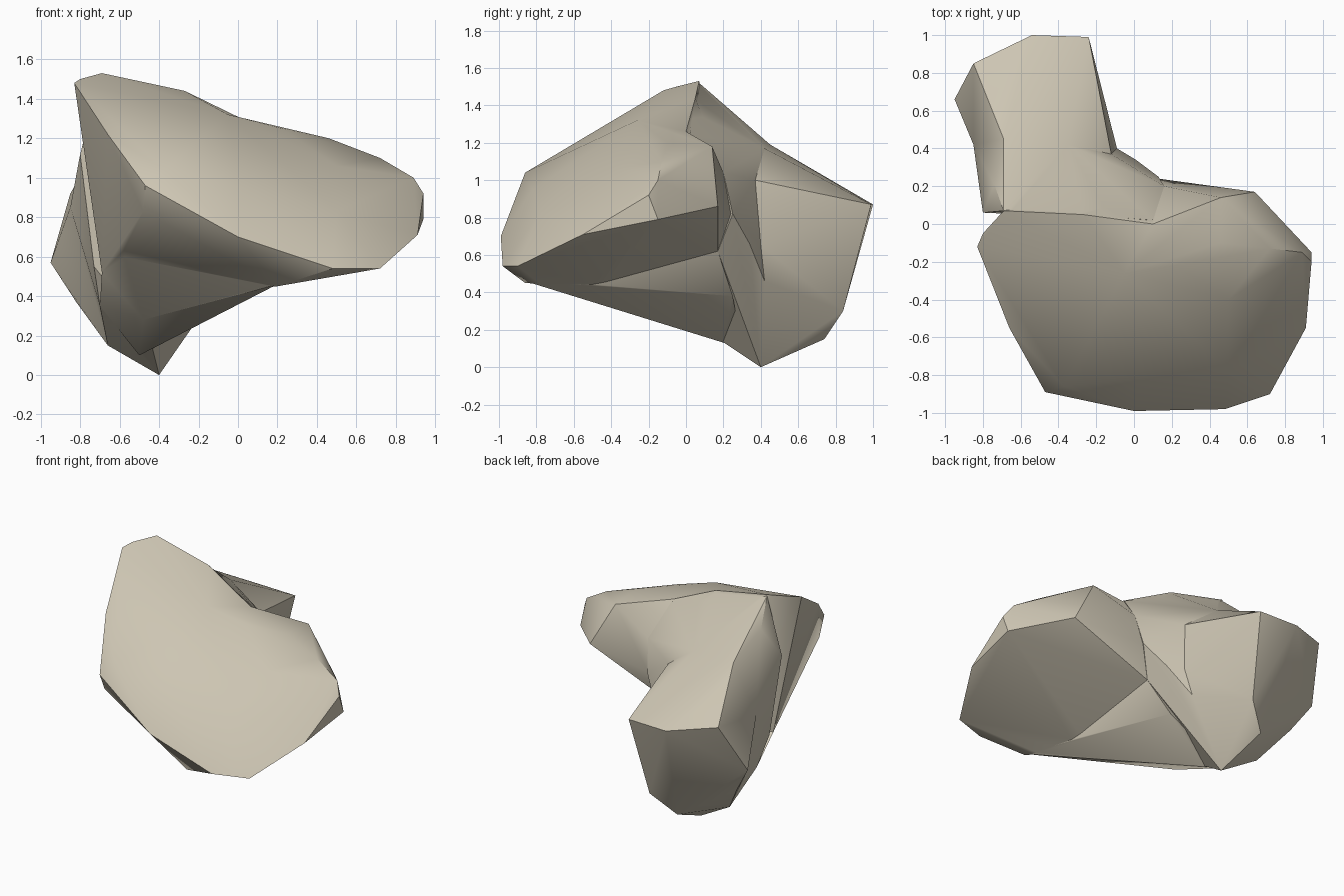
import bpy
import bmesh
import math

default_cube = bpy.data.objects.get("Cube")
if default_cube:
    bpy.data.objects.remove(default_cube, do_unlink=True)

# One pale stone colour
stone = bpy.data.materials.new("pale_stone")
stone.use_nodes = True
stone_colour = (0.61, 0.56, 0.45, 1.0)
stone.diffuse_color = stone_colour
shader = next(n for n in stone.node_tree.nodes if n.type == "BSDF_PRINCIPLED")
shader.inputs["Base Color"].default_value = stone_colour
shader.inputs["Roughness"].default_value = 0.9


def chiselled_mass(name, *outlines):
    """Wrap a convex faceted mass around a few corner outlines."""
    bm = bmesh.new()
    for outline in outlines:
        for corner in outline:
            bm.verts.new(corner)
    hull = bmesh.ops.convex_hull(bm, input=bm.verts[:])
    spare = set(hull["geom_interior"]) | set(hull["geom_unused"])
    spare_verts = [v for v in spare if isinstance(v, bmesh.types.BMVert)]
    bmesh.ops.delete(bm, geom=spare_verts, context="VERTS")
    bmesh.ops.recalc_face_normals(bm, faces=bm.faces[:])
    mesh = bpy.data.meshes.new(name)
    bm.to_mesh(mesh)
    bm.free()
    mesh.materials.append(stone)
    mass = bpy.data.objects.new(name, mesh)
    bpy.context.collection.objects.link(mass)
    return mass


def merge(base, addition):
    """Union the second mass into the first and drop the leftover."""
    union = base.modifiers.new("union", "BOOLEAN")
    union.operation = "UNION"
    union.solver = "EXACT"
    union.object = addition
    bpy.context.view_layer.objects.active = base
    bpy.ops.object.modifier_apply(modifier=union.name)
    bpy.data.objects.remove(addition, do_unlink=True)


# Section shared by the two halves of the broad slab
waist = [(.1, 0, 1.26), (-.05, -.26, 1.32), (.02, -.82, .95), (0, -.99, .7),
         (.2, -.86, .45), (.03, -.45, .43), (.03, .17, .62),
         (.13, .24, .82), (.16, .2, 1.04)]

# High half of the slab: crest, front corner and hollow underside
crest = [(-.83, -.12, 1.48), (-.8, -.05, 1.5), (-.69, .07, 1.53),
         (-.27, .05, 1.44)]
front_corner = [(-.47, -.89, .96), (-.66, -.55, 1.22), (-.37, -.86, 1.04),
                (-.2, -.62, 1.12)]
high_underside = [(-.48, -.82, .83), (-.58, -.35, .63), (-.69, 0, .52)]
rock = chiselled_mass("rock", waist, crest, front_corner, high_underside)

# Low half of the slab: blunt end, front rim and domed face
blunt_end = [(.46, .14, 1.18), (.64, .17, .86), (.89, -.15, 1.0),
             (.94, -.2, .92), (.94, -.15, .79), (.72, -.13, 1.1)]
front_rim = [(.91, -.55, .71), (.72, -.9, .54), (.48, -.98, .54)]
dome = [(.22, -.22, 1.25), (.46, -.1, 1.2), (.5, -.4, 1.06), (.5, -.78, .83)]
low_slab = chiselled_mass("low_slab", waist, blunt_end, front_rim, dome)

# Keel running under the slab from the front rim back to the foot
keel_ridge = [(.2, -.86, .46), (-.05, -.39, .34), (-.48, -.15, .28),
              (-.45, .1, .2), (-.5, .3, .1)]
keel_sides = [(-.69, 0, .52), (-.7, .2, .35), (-.58, -.3, .62),
              (.03, .17, .62), (-.1, .25, .38)]
keel = chiselled_mass("keel", keel_ridge, keel_sides)

# Section shared by the root and the end of the rear arm
arm_section = [(-.69, .45, 1.19), (-.35, .42, 1.17), (-.12, .37, 1.0),
               (-.09, .4, .65), (-.14, .42, .46), (-.4, .4, 0),
               (-.66, .45, .15), (-.85, .42, .85)]

# Arm root: saddle falling from the crest, with the foot below it
saddle = [(-.69, .07, 1.52), (-.27, .05, 1.43), (-.74, .21, 1.35),
          (.1, .02, 1.25), (.16, .2, 1.04), (.13, .25, .82), (.01, .34, .66)]
foot = [(-.8, .06, 1.12), (-.73, .1, .55), (-.7, .2, .35),
        (-.45, .1, .2), (.03, .17, .62)]
arm_root = chiselled_mass("arm_root", arm_section, saddle, foot)

# Arm end: squared tip and outer flank
tip = [(-.75, .66, 1.06), (-.85, .85, .92), (-.54, 1, .87), (-.24, .99, .87)]
flank = [(-.3, .84, .3), (-.45, .74, .15), (-.82, .6, .37), (-.95, .66, .57)]
arm_end = chiselled_mass("arm_end", arm_section, tip, flank)

# Join into one solid, soft across shallow facets and crisp on ridges
for mass in (low_slab, keel, arm_root, arm_end):
    merge(rock, mass)
bpy.ops.object.select_all(action="DESELECT")
rock.select_set(True)
bpy.context.view_layer.objects.active = rock
bpy.ops.object.shade_smooth_by_angle(angle=math.radians(35))
